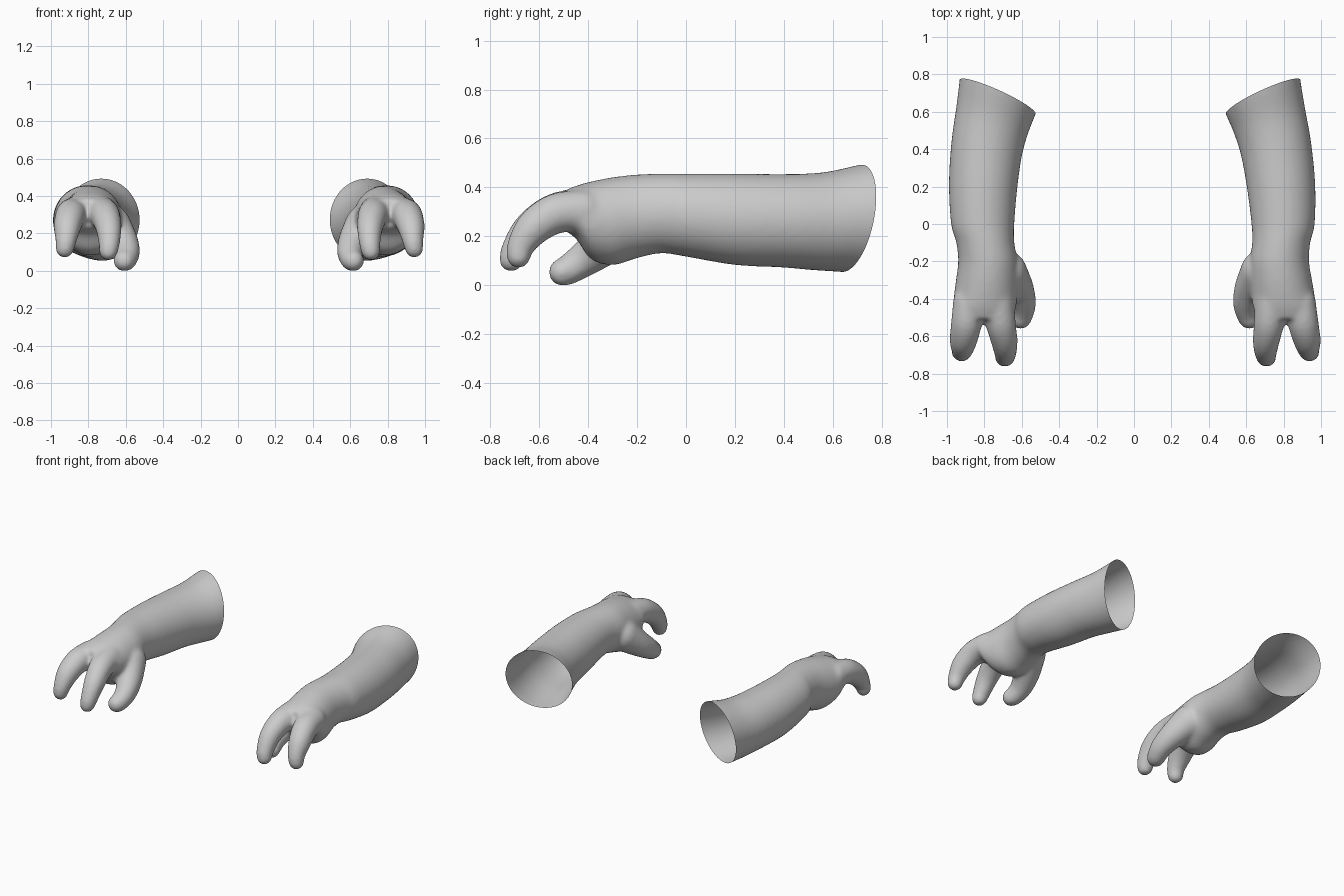
import bpy, bmesh, math
from mathutils import Vector, Matrix

if "Cube" in bpy.data.objects:
    bpy.data.objects.remove(bpy.data.objects["Cube"])

skin = bpy.data.materials.new("plain grey")
skin.diffuse_color = (0.6, 0.6, 0.6, 1)
skin.use_nodes = True
skin.node_tree.nodes["Principled BSDF"].inputs["Base Color"].default_value = skin.diffuse_color

# Arm sections: y, x, z, half width, half height, slant across x, slant across z
ARM = [
    (0.80, 0.66, 0.285, 0.215, 0.235, 0.449, 0.18),
    (0.68, 0.69, 0.280, 0.200, 0.220, 0.449, 0.18),
    (0.55, 0.725, 0.268, 0.190, 0.201, 0.35, 0.10),
    (0.40, 0.760, 0.270, 0.187, 0.191, 0.20, 0.05),
    (0.20, 0.787, 0.276, 0.182, 0.187, 0.08, 0.0),
    (0.00, 0.797, 0.293, 0.169, 0.170, 0.0, 0.0),
    (-0.10, 0.787, 0.300, 0.155, 0.163, 0.0, 0.0),
    (-0.20, 0.777, 0.288, 0.159, 0.171, 0.0, 0.0),
    (-0.30, 0.785, 0.268, 0.167, 0.180, 0.0, 0.0),
    (-0.39, 0.797, 0.272, 0.170, 0.158, 0.0, 0.0),
    (-0.45, 0.805, 0.305, 0.167, 0.108, 0.0, 0.0),
    (-0.51, 0.810, 0.312, 0.150, 0.075, 0.0, 0.0),
]
# Digit paths: x, y, z, radius
DIGITS = [
    [(0.735, -0.42, 0.32, 0.088), (0.72, -0.54, 0.30, 0.081), (0.705, -0.64, 0.235, 0.070),
     (0.705, -0.70, 0.15, 0.057), (0.71, -0.715, 0.11, 0.050)],
    [(0.885, -0.42, 0.31, 0.088), (0.905, -0.53, 0.30, 0.083), (0.925, -0.62, 0.245, 0.074),
     (0.935, -0.675, 0.17, 0.057), (0.942, -0.685, 0.125, 0.050)],
    [(0.68, -0.25, 0.25, 0.11), (0.625, -0.34, 0.17, 0.088), (0.60, -0.42, 0.11, 0.072),
     (0.607, -0.48, 0.07, 0.062), (0.617, -0.505, 0.06, 0.058)],
]


def smooth_path(rows, steps):
    """Catmull-Rom interpolation of rows of numbers."""
    out = []
    for i in range(len(rows) - 1):
        a, b, c, d = (rows[max(0, min(len(rows) - 1, i + k))] for k in (-1, 0, 1, 2))
        for s in range(steps):
            t = s / steps
            out.append([0.5 * (2 * q + (r - p) * t + (2 * p - 5 * q + 4 * r - w) * t * t
                               + (3 * q - p - 3 * r + w) * t ** 3)
                        for p, q, r, w in zip(a, b, c, d)])
    return out + [list(rows[-1])]


def build_arm():
    bm = bmesh.new()
    # Forearm and palm loft
    n, rings = 48, []
    for y, x, z, rx, rz, sx, sz in smooth_path(ARM, 5):
        ring = []
        for k in range(n):
            a = 2 * math.pi * k / n
            dx, dz = rx * math.cos(a), rz * math.sin(a)
            ring.append(bm.verts.new((x + dx, y + sx * dx + sz * dz, z + dz)))
        rings.append(ring)
    for r0, r1 in zip(rings, rings[1:]):
        for k in range(n):
            j = (k + 1) % n
            bm.faces.new((r0[k], r0[j], r1[j], r1[k]))
    bm.faces.new(rings[0])
    bm.faces.new(rings[-1])
    bmesh.ops.recalc_face_normals(bm, faces=bm.faces[:])
    # Two fingers and a thumb
    for path in DIGITS:
        for x, y, z, r in smooth_path(path, 7):
            bmesh.ops.create_icosphere(bm, subdivisions=3, radius=r,
                                       matrix=Matrix.Translation((x, y, z)))
    mesh = bpy.data.meshes.new("arm_mesh")
    bm.to_mesh(mesh)
    bm.free()
    obj = bpy.data.objects.new("right_arm", mesh)
    bpy.context.collection.objects.link(obj)

    # Fuse the parts into one soft skin
    fuse = obj.modifiers.new("fuse", 'REMESH')
    fuse.mode = 'VOXEL'
    fuse.voxel_size = 0.012
    soften = obj.modifiers.new("soften", 'SMOOTH')
    soften.factor = 0.5
    soften.iterations = 12
    deps = bpy.context.evaluated_depsgraph_get()
    skin_mesh = bpy.data.meshes.new_from_object(obj.evaluated_get(deps))
    obj.modifiers.clear()

    # Open the sleeve end with a slanted cut
    bm = bmesh.new()
    bm.from_mesh(skin_mesh)
    bmesh.ops.bisect_plane(bm, geom=bm.verts[:] + bm.edges[:] + bm.faces[:],
                           plane_co=Vector((0.69, 0.68, 0.28)),
                           plane_no=Vector((-0.449, 1, -0.18)).normalized(),
                           clear_outer=True)
    low = min(v.co.z for v in bm.verts)
    for v in bm.verts:
        v.co.z -= low
    for f in bm.faces:
        f.smooth = True
        f.material_index = 0
    bm.to_mesh(skin_mesh)
    bm.free()
    skin_mesh.materials.clear()
    skin_mesh.materials.append(skin)
    obj.data = skin_mesh
    return obj


right = build_arm()

# Left arm: mirrored and turned slightly outwards
left = bpy.data.objects.new("left_arm", right.data.copy())
bpy.context.collection.objects.link(left)
bm = bmesh.new()
bm.from_mesh(left.data)
for v in bm.verts:
    v.co.x = -(v.co.x + 0.04 * (v.co.y + 0.3))
bmesh.ops.reverse_faces(bm, faces=bm.faces[:])
bm.to_mesh(left.data)
bm.free()
